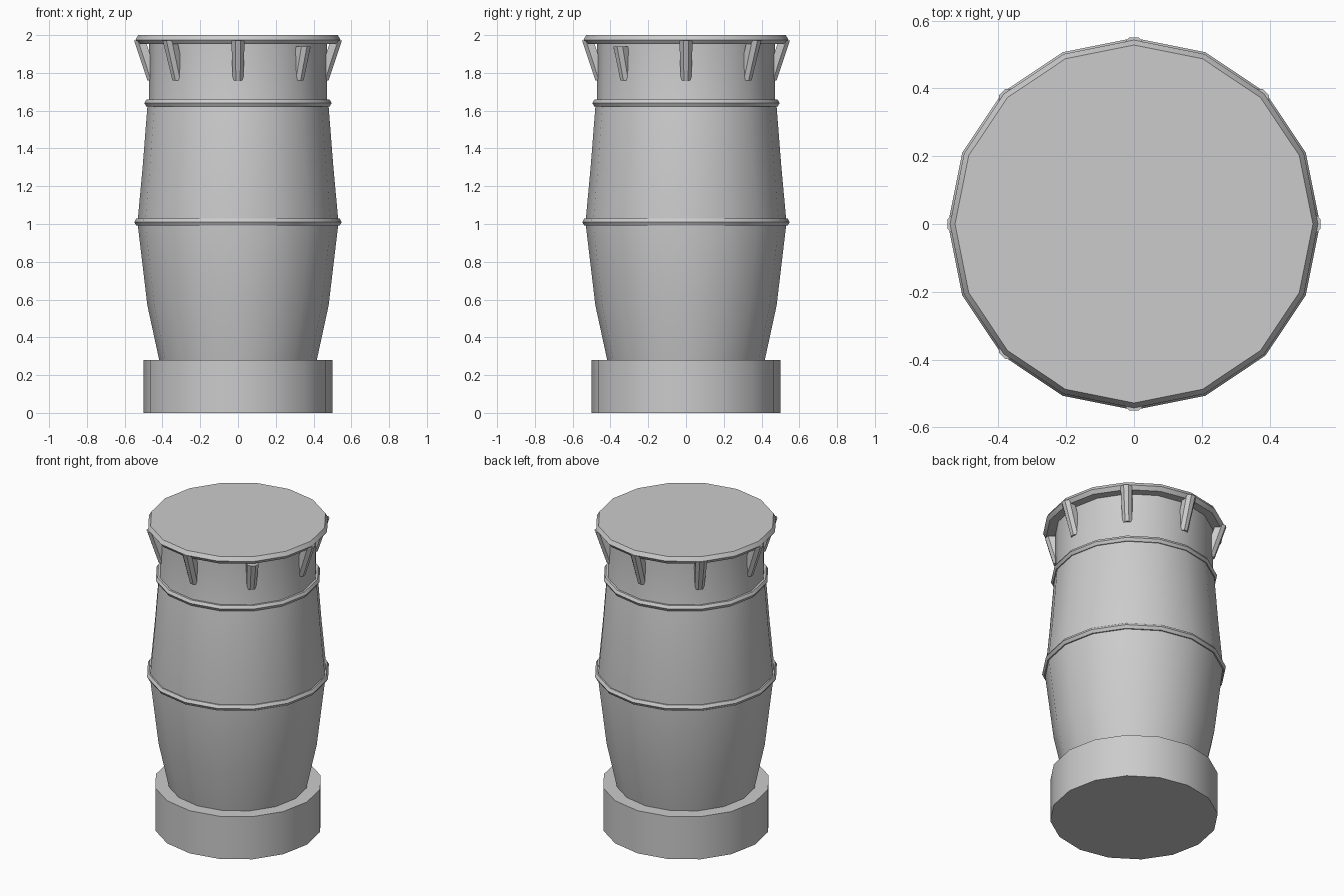
import bpy, bmesh, math
from mathutils import Vector, Matrix

SIDES = 16
old = bpy.data.objects.get("Cube")
if old:
    bpy.data.objects.remove(old, do_unlink=True)

grey = bpy.data.materials.new("plain grey")
grey.use_nodes = True
colour = (0.6, 0.6, 0.6, 1)
grey.diffuse_color = colour
grey.node_tree.nodes["Principled BSDF"].inputs["Base Color"].default_value = colour


def finish(name, bm, angle):
    bmesh.ops.recalc_face_normals(bm, faces=bm.faces)
    mesh = bpy.data.meshes.new(name)
    bm.to_mesh(mesh)
    bm.free()
    mesh.materials.append(grey)
    obj = bpy.data.objects.new(name, mesh)
    bpy.context.collection.objects.link(obj)
    bpy.ops.object.select_all(action="DESELECT")
    obj.select_set(True)
    bpy.context.view_layer.objects.active = obj
    bpy.ops.object.shade_smooth_by_angle(angle=math.radians(angle))
    return obj


def loft(name, rings, angle, closed=False):
    """Skin a list of vertex loops; cap both ends or join last to first."""
    bm = bmesh.new()
    loops = [[bm.verts.new(p) for p in ring] for ring in rings]
    pairs = list(zip(loops, loops[1:]))
    if closed:
        pairs.append((loops[-1], loops[0]))
    else:
        bm.faces.new(loops[0])
        bm.faces.new(loops[-1])
    n = len(loops[0])
    for a, b in pairs:
        for i in range(n):
            j = (i + 1) % n
            bm.faces.new((a[i], a[j], b[j], b[i]))
    return finish(name, bm, angle)


def turned(name, profile, angle=30, closed=False):
    """Turn a (radius, height) profile around the z axis."""
    step = math.tau / SIDES
    rings = [[(r * math.cos(i * step), r * math.sin(i * step), z)
              for i in range(SIDES)] for r, z in profile]
    return loft(name, rings, angle, closed)


def hoop(name, radius, height, thick):
    """Hexagonal band around the body."""
    profile = [(radius + thick * math.cos(k * math.tau / 6),
                height + thick * math.sin(k * math.tau / 6)) for k in range(6)]
    return turned(name, profile, closed=True)


# Plinth and barrel body
turned("base", [(0.5, 0), (0.5, 0.28)])
turned("body", [(0.415, 0.27), (0.48, 0.57), (0.53, 0.99), (0.53, 1.03),
                (0.505, 1.3), (0.48, 1.62), (0.472, 1.66), (0.472, 1.97)])

# Raised hoops
hoop("middle_hoop", 0.527, 1.01, 0.022)
hoop("upper_hoop", 0.475, 1.64, 0.021)

# Flat lid with bevelled rim
turned("lid", [(0.47, 1.952), (0.525, 1.952), (0.543, 1.975), (0.528, 2.0)], angle=20)

# Slanted chamfered brackets under the rim
section = [(-0.06, -0.035), (-0.02, -0.035), (0, -0.014),
           (0, 0.014), (-0.02, 0.035), (-0.06, 0.035)]
for k in range(8):
    turn = Matrix.Rotation(k * math.tau / 8, 4, "Z")
    short = k == 7
    top_r, top_z = (0.53, 1.94) if short else (0.55, 1.972)
    rings = []
    for r, z, width in ((0.48, 1.76, 0.8), (top_r, top_z, 1)):
        rings.append([turn @ Vector((r + dx, dy * width, z)) for dx, dy in section])
    loft(f"bracket_{k + 1}", rings, 20)
